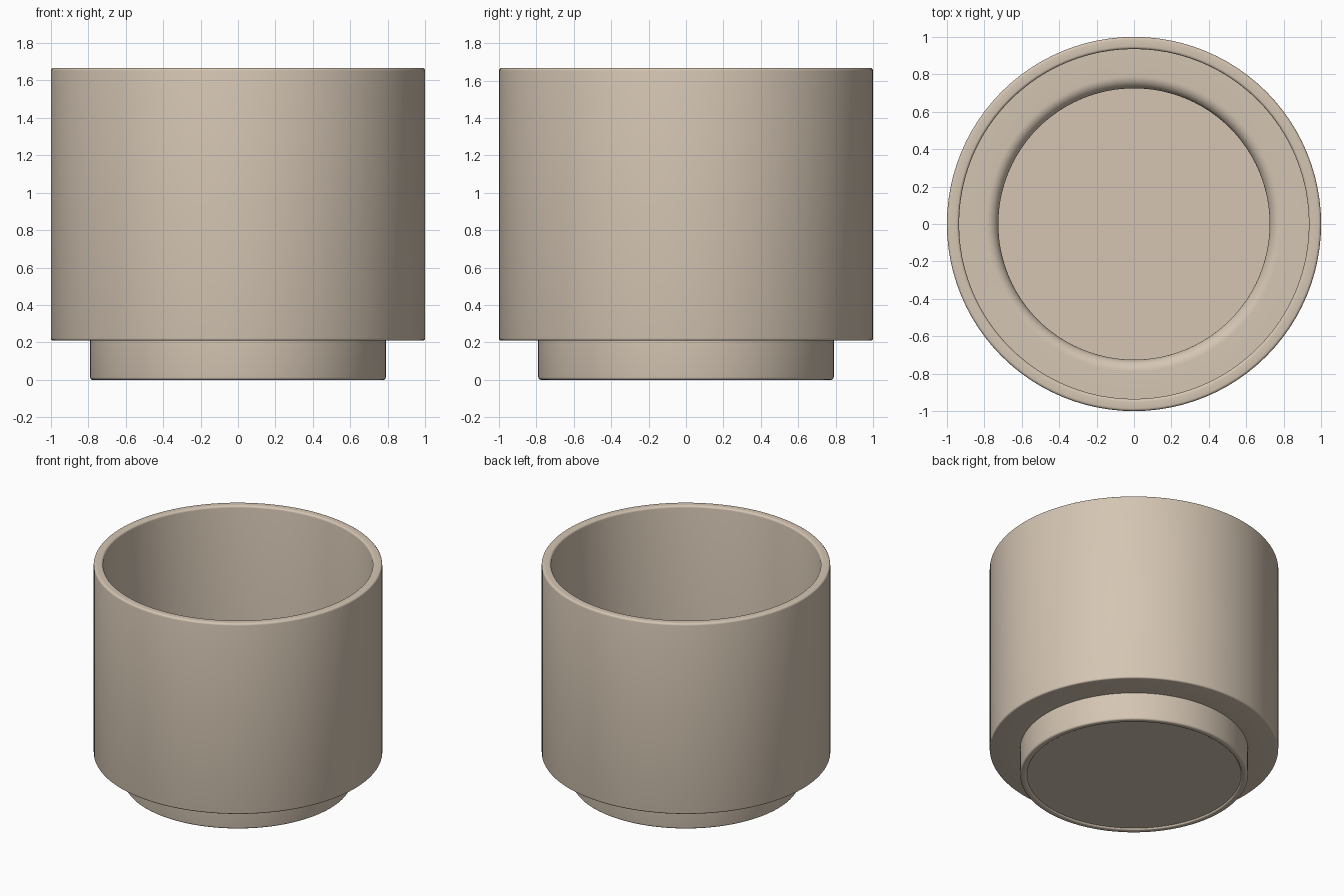
import bpy, bmesh, math

if "Cube" in bpy.data.objects:
    bpy.data.objects.remove(bpy.data.objects["Cube"])

SEGMENTS = 96


def arc(cx, cz, r, a0, a1, n=4):
    """Rounded corner of the profile, angles in degrees."""
    return [(cx + r * math.cos(math.radians(a0 + (a1 - a0) * i / n)),
             cz + r * math.sin(math.radians(a0 + (a1 - a0) * i / n))) for i in range(n + 1)]


def lathe(name, profile, material):
    """Revolve (radius, height) points about z; the ends are closed with discs."""
    bm = bmesh.new()
    rings = []
    for r, z in profile:
        rings.append([bm.verts.new((r * math.cos(2 * math.pi * i / SEGMENTS),
                                    r * math.sin(2 * math.pi * i / SEGMENTS), z))
                      for i in range(SEGMENTS)])
    for a, b in zip(rings, rings[1:]):
        for i in range(SEGMENTS):
            j = (i + 1) % SEGMENTS
            bm.faces.new((a[i], a[j], b[j], b[i]))
    bm.faces.new(list(reversed(rings[0])))
    bm.faces.new(rings[-1])
    bmesh.ops.recalc_face_normals(bm, faces=bm.faces[:])
    mesh = bpy.data.meshes.new(name)
    bm.to_mesh(mesh)
    bm.free()
    mesh.materials.append(material)
    obj = bpy.data.objects.new(name, mesh)
    bpy.context.collection.objects.link(obj)
    bpy.context.view_layer.objects.active = obj
    obj.select_set(True)
    bpy.ops.object.shade_smooth_by_angle(angle=math.radians(32))
    return obj


beige = bpy.data.materials.new("beige ceramic")
beige.diffuse_color = (0.66, 0.56, 0.45, 1)
beige.use_nodes = True
beige.node_tree.nodes["Principled BSDF"].inputs["Base Color"].default_value = beige.diffuse_color

profile = [(0.743, 0.012)]                                # slightly recessed underside
profile += arc(0.757, 0.014, 0.014, 180, 270)             # foot ring
profile += arc(0.776, 0.014, 0.014, 270, 360)
profile += [(0.79, 0.21)]                                 # foot wall
profile += arc(0.988, 0.222, 0.012, 270, 360)             # body underside and corner
profile += arc(0.985, 1.652, 0.015, 0, 90)                # outer wall and rim
profile += arc(0.95, 1.652, 0.015, 90, 180)
profile += [(0.935, 0.28)]                                # inner wall
profile += arc(0.79, 0.215, 0.065, 90, 180, 8)            # ledge rounding into the well
profile += [(0.725, 0.07)]                                # well floor
lathe("plant_pot", profile, beige)
